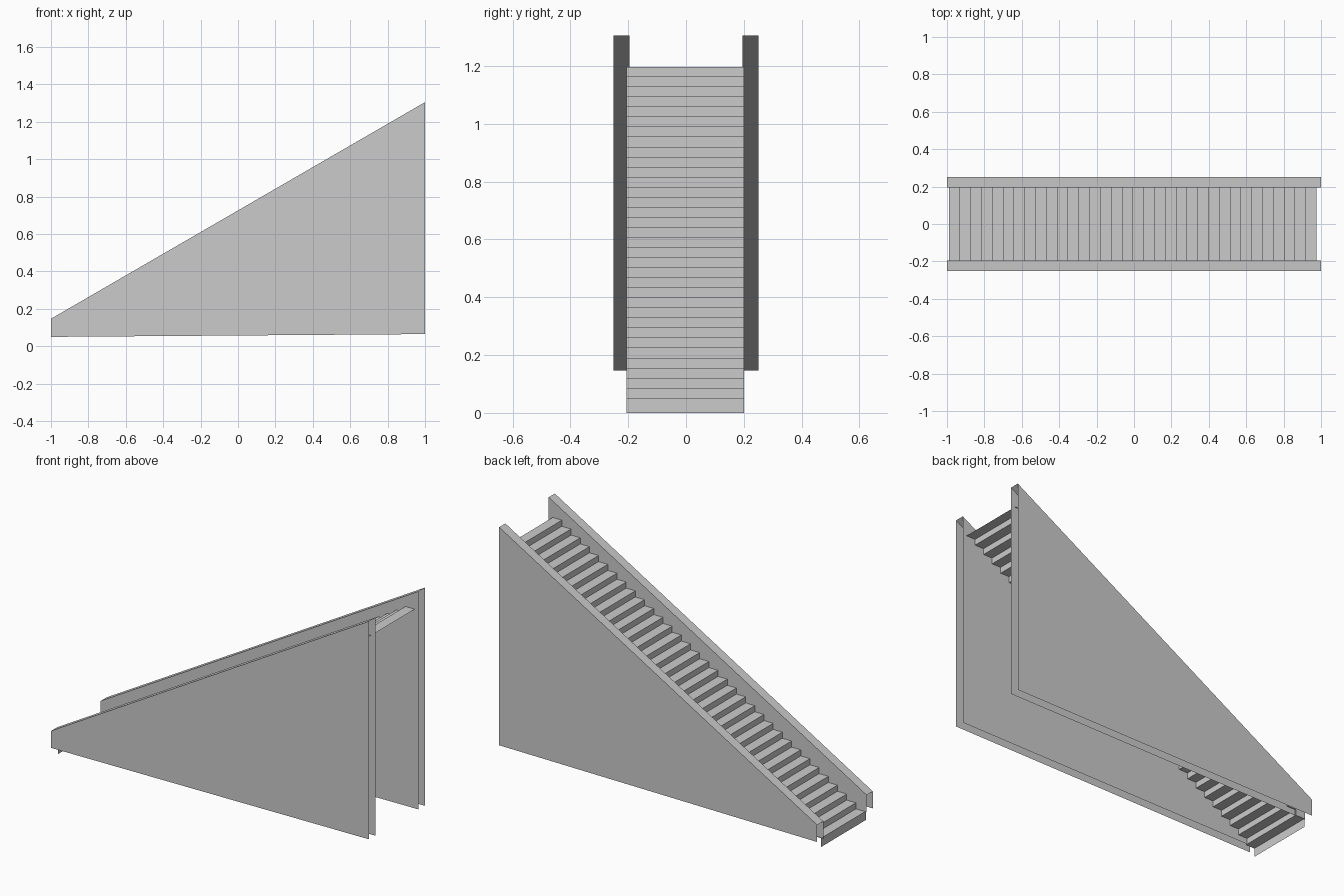
import bpy

if "Cube" in bpy.data.objects:
    bpy.data.objects.remove(bpy.data.objects["Cube"])

# Overall measurements
STEPS = 34
X0, X1 = -0.99, 0.975
FIRST_TOP, LAST_TOP = 0.05, 1.197
Y_OUT, Y_IN = 0.25, 0.195


def make_object(name, verts, faces):
    mesh = bpy.data.meshes.new(name)
    mesh.from_pydata(verts, [], faces)
    mesh.update()
    obj = bpy.data.objects.new(name, mesh)
    bpy.context.collection.objects.link(obj)
    return obj


def loft(name, first, second):
    """Open sheet joining two matching point rows."""
    n = len(first)
    faces = [(i, n + i, n + i + 1, i + 1) for i in range(n - 1)]
    return make_object(name, first + second, faces)


# Flight of stairs: thin zigzag sheet of risers and treads
run = (X1 - X0) / STEPS
rise = (LAST_TOP - FIRST_TOP) / (STEPS - 1)
profile = [(X0, 0.0)]
for i in range(STEPS):
    z = FIRST_TOP + i * rise
    profile += [(X0 + i * run, z), (X0 + (i + 1) * run, z)]
loft("stair_flight",
     [(x, -0.205, z) for x, z in profile],
     [(x, 0.2, z) for x, z in profile])


# Side wall: hollow inverted channel, open at the ends and the bottom
def section(x, bottom, top):
    return [(x, -Y_OUT, bottom), (x, -Y_OUT, top),
            (x, -Y_IN, top), (x, -Y_IN, bottom)]


wall = loft("side_walls", section(1.0, 0.065, 1.305), section(-1.0, 0.05, 0.147))
for p in wall.data.polygons:
    p.use_smooth = False
# outward normals: outer panel faces -y
if wall.data.polygons[0].normal.y > 0:
    wall.data.flip_normals()
stairs = bpy.data.objects["stair_flight"]
if stairs.data.polygons[1].normal.z < 0:
    stairs.data.flip_normals()

# Opposite wall by mirroring across the centre
mirror = wall.modifiers.new("mirror", 'MIRROR')
mirror.use_axis = (False, True, False)
mirror.use_mirror_merge = False
